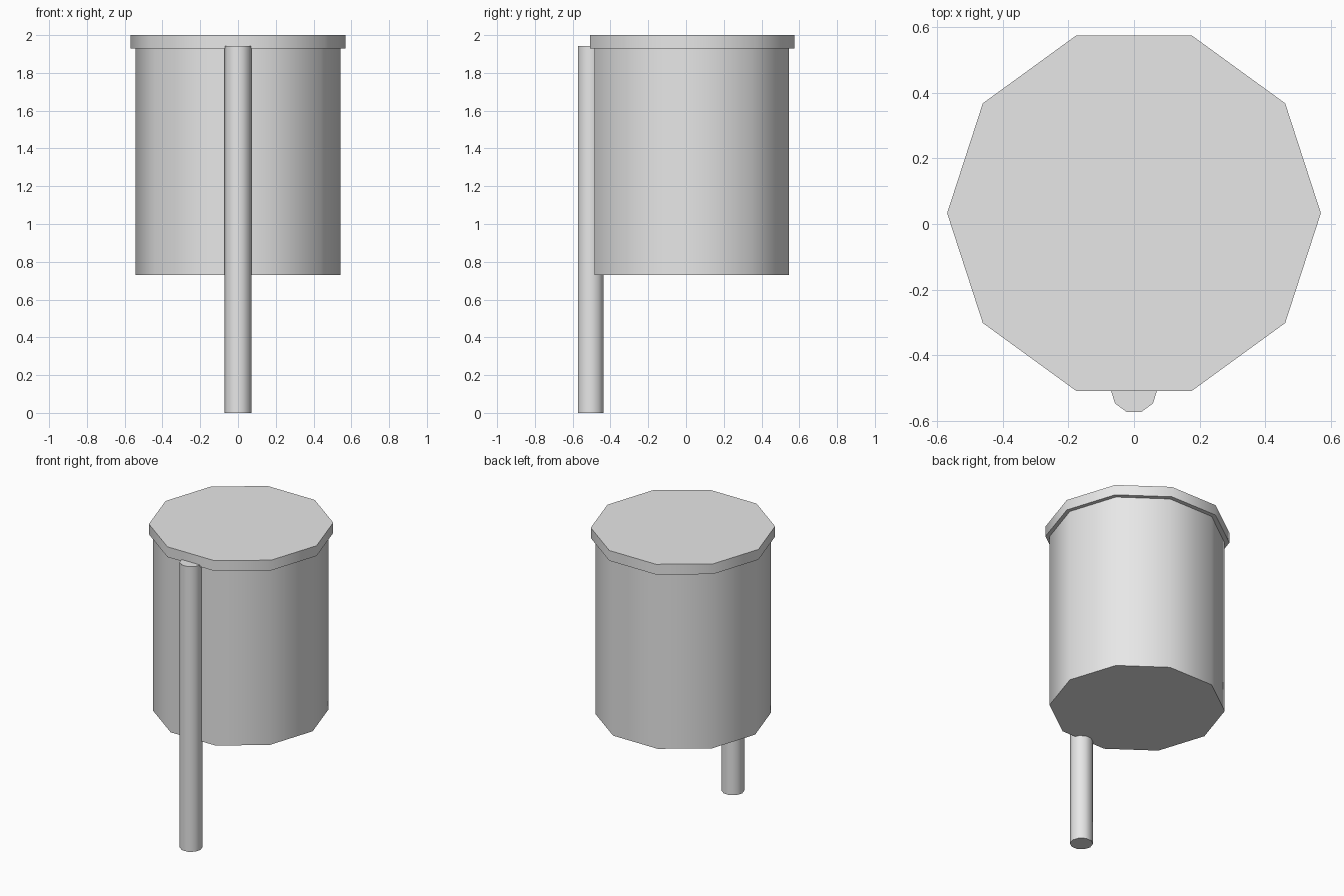
import bpy, math

if "Cube" in bpy.data.objects:
    bpy.data.objects.remove(bpy.data.objects["Cube"])

gray = bpy.data.materials.new("plain_gray")
gray.diffuse_color = (0.8, 0.8, 0.8, 1)
gray.use_nodes = True
gray.node_tree.nodes["Principled BSDF"].inputs["Base Color"].default_value = gray.diffuse_color


def prism(name, radius, y, z0, z1):
    """Smooth-sided ten-sided cylinder with corners on the x axis."""
    bpy.ops.mesh.primitive_cylinder_add(
        vertices=10, radius=radius, depth=z1 - z0,
        location=(0, y, (z0 + z1) / 2), rotation=(0, 0, math.radians(18)))
    ob = bpy.context.object
    ob.name = name
    ob.data.materials.append(gray)
    bpy.ops.object.shade_smooth_by_angle(angle=math.radians(40))


prism("barrel", 0.542, 0.03, 0.73, 1.935)    # main drum
prism("lid", 0.569, 0.033, 1.93, 2.0)        # overhanging cover
prism("pole", 0.071, -0.505, 0.0, 1.942)     # support post at the front
